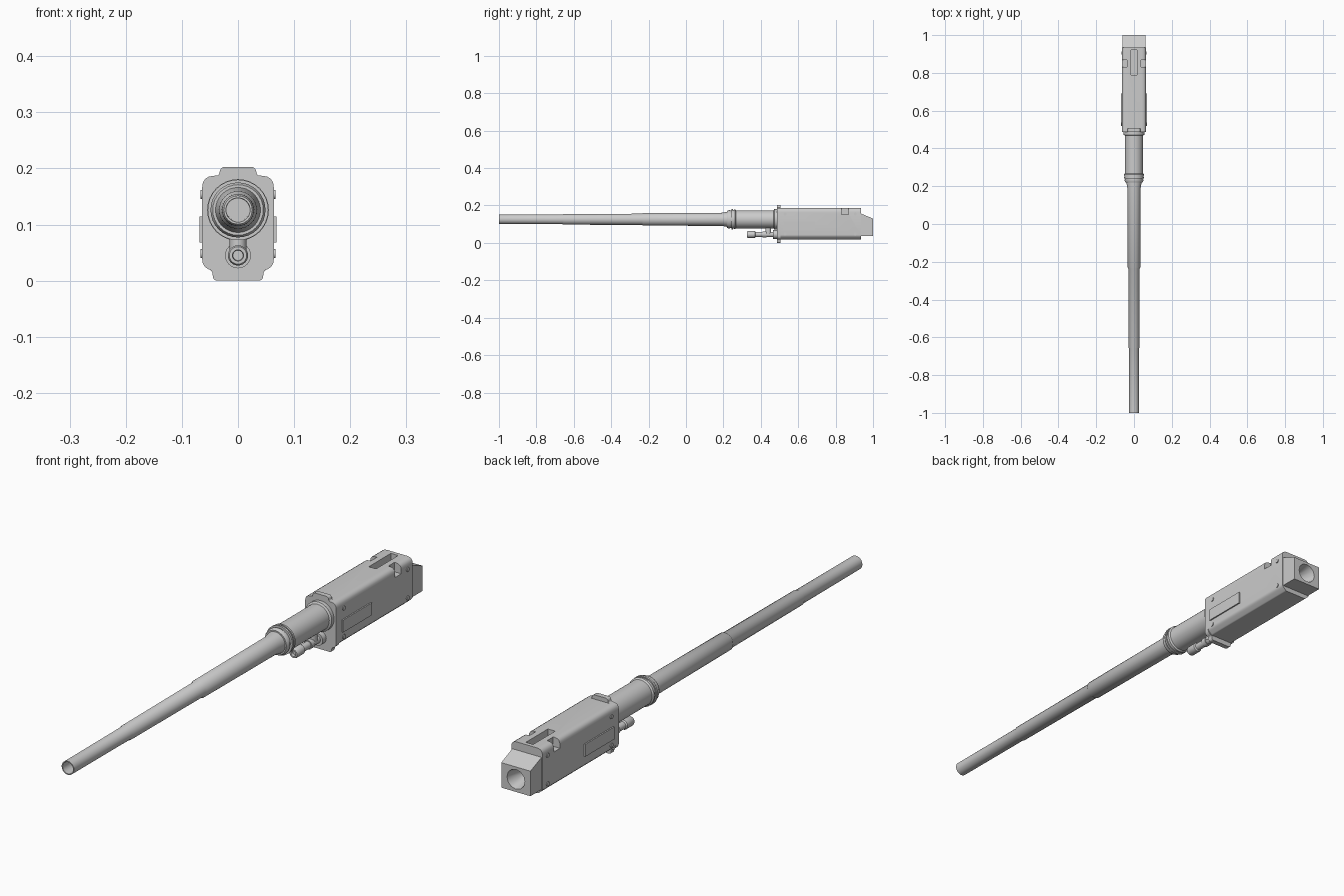
import bpy, bmesh, math
from mathutils import Vector

if "Cube" in bpy.data.objects:
    bpy.data.objects.remove(bpy.data.objects["Cube"])

AXIS_Z = 0.126   # height of the barrel axis
TUBE_Z = 0.045   # height of the small lower tube


def finish(name, bm, angle=35):
    bmesh.ops.recalc_face_normals(bm, faces=bm.faces[:])
    me = bpy.data.meshes.new(name)
    bm.to_mesh(me)
    bm.free()
    ob = bpy.data.objects.new(name, me)
    bpy.context.collection.objects.link(ob)
    smooth(ob, angle)
    return ob


def smooth(ob, angle=35):
    bpy.ops.object.select_all(action='DESELECT')
    ob.select_set(True)
    bpy.context.view_layer.objects.active = ob
    bpy.ops.object.shade_smooth_by_angle(angle=math.radians(angle))


def lathe(name, profile, z, sides=32):
    """Spin (y, radius) points around a line along y; both ends are capped."""
    bm = bmesh.new()
    rings = []
    for y, r in profile:
        rings.append([bm.verts.new((r * math.cos(a), y, z + r * math.sin(a)))
                      for a in (2 * math.pi * i / sides for i in range(sides))])
    for a, b in zip(rings, rings[1:]):
        for i in range(sides):
            j = (i + 1) % sides
            bm.faces.new((a[i], a[j], b[j], b[i]))
    bm.faces.new(rings[0])
    bm.faces.new(rings[-1])
    return finish(name, bm)


def rounded(half, steps=4):
    """Mirror (x, z, fillet) corners, listed bottom to top, into an outline."""
    pts = half + [(-x, z, r) for x, z, r in reversed(half)]
    out = []
    for i, (x, z, r) in enumerate(pts):
        p = Vector((x, z))
        if r == 0:
            out.append(p)
            continue
        a = p + (Vector(pts[i - 1][:2]) - p).normalized() * r
        b = p + (Vector(pts[(i + 1) % len(pts)][:2]) - p).normalized() * r
        for k in range(steps + 1):
            t = k / steps
            out.append(a * (1 - t) ** 2 + p * (2 * t * (1 - t)) + b * t * t)
    return out


def extrude(name, outline, y0, y1):
    bm = bmesh.new()
    a = [bm.verts.new((p[0], y0, p[1])) for p in outline]
    b = [bm.verts.new((p[0], y1, p[1])) for p in outline]
    n = len(a)
    for i in range(n):
        bm.faces.new((a[i], a[(i + 1) % n], b[(i + 1) % n], b[i]))
    bm.faces.new(a)
    bm.faces.new(b)
    return finish(name, bm)


def box(name, x, y, z):
    return extrude(name, [(x[0], z[0]), (x[1], z[0]), (x[1], z[1]), (x[0], z[1])], *y)


def cut(ob, cutters):
    bpy.context.view_layer.objects.active = ob
    for c in cutters:
        m = ob.modifiers.new("cut", 'BOOLEAN')
        m.operation, m.solver, m.object = 'DIFFERENCE', 'EXACT', c
        bpy.ops.object.modifier_apply(modifier=m.name)
    smooth(ob)


# Long stepped barrel with a hollow muzzle
lathe("barrel", [(-0.6, 0.0205), (-1.0, 0.0215), (-1.0, 0.0255), (-0.66, 0.0262),
                 (-0.655, 0.0285), (-0.235, 0.030), (-0.23, 0.0335),
                 (0.19, 0.035), (0.225, 0.041), (0.26, 0.041)], AXIS_Z)

# Sleeve with ribbed collar in front and flange behind
lathe("barrel_sleeve", [(0.22, 0.036), (0.22, 0.045), (0.228, 0.049), (0.236, 0.049),
                        (0.236, 0.046), (0.242, 0.046), (0.242, 0.054), (0.250, 0.054),
                        (0.250, 0.050), (0.256, 0.050), (0.256, 0.053), (0.263, 0.053),
                        (0.268, 0.048), (0.468, 0.048), (0.472, 0.055), (0.50, 0.055)], AXIS_Z)

# Small tube below the sleeve and its upright connector
lathe("lower_tube", [(0.335, 0.009), (0.325, 0.010), (0.325, 0.0155), (0.33, 0.018),
                     (0.368, 0.018), (0.372, 0.0135), (0.41, 0.0135), (0.41, 0.017),
                     (0.43, 0.017), (0.43, 0.014), (0.465, 0.014), (0.465, 0.023),
                     (0.50, 0.023)], TUBE_Z, 24)
bm = bmesh.new()
bmesh.ops.create_cone(bm, cap_ends=True, segments=20, radius1=0.015, radius2=0.015, depth=0.05)
bmesh.ops.translate(bm, verts=bm.verts[:], vec=(0, 0.44, 0.066))
finish("tube_connector", bm)

# Front plate with tabs above and below the body
extrude("front_plate", rounded([(0.044, 0.0, 0.008), (0.046, 0.018, 0.006),
                                (0.064, 0.022, 0.018), (0.064, 0.187, 0.022),
                                (0.034, 0.187, 0.005), (0.031, 0.203, 0.009)]), 0.486, 0.505)

# Main housing and sloped rear block
body = extrude("housing", rounded([(0.046, 0.019, 0.004), (0.064, 0.036, 0.008),
                                   (0.064, 0.187, 0.022)]), 0.50, 0.935)
bm = bmesh.new()
prof = [(0.92, 0.037), (1.0, 0.037), (1.0, 0.130), (0.92, 0.163)]
sides = [[bm.verts.new((x, y, z)) for y, z in prof] for x in (-0.06, 0.06)]
for i in range(4):
    j = (i + 1) % 4
    bm.faces.new((sides[0][i], sides[0][j], sides[1][j], sides[1][i]))
bm.faces.new(sides[0])
bm.faces.new(sides[1])
rear = finish("rear_block", bm)

# Cut the top slot, corner notches and rear funnel
slot = box("slot_cutter", (-0.015, 0.015), (0.79, 0.92), (0.152, 0.25))
notches = [box("notch_cutter", (s * 0.036, s * 0.1), (0.832, 0.868), (0.152, 0.25))
           for s in (-1, 1)]
funnel = lathe("funnel_cutter", [(0.87, 0.014), (0.94, 0.024), (1.01, 0.039)], 0.084, 12)
cut(body, [slot, *notches, funnel])
cut(rear, [funnel])
for c in [slot, *notches, funnel]:
    bpy.data.objects.remove(c)

# Side panels and bolt heads
for s, side in ((-1, "left"), (1, "right")):
    box(f"{side}_panel", (s * 0.06, s * 0.069), (0.52, 0.69), (0.068, 0.114))
    for y in (0.53, 0.905):
        for z in (0.048, 0.154):
            bm = bmesh.new()
            bmesh.ops.create_cone(bm, cap_ends=True, segments=12, radius1=0.008,
                                  radius2=0.008, depth=0.008)
            for v in bm.verts:
                x, w, h = v.co
                v.co = (s * 0.063 + h, y + x, z + w)
            finish(f"{side}_bolt", bm)
